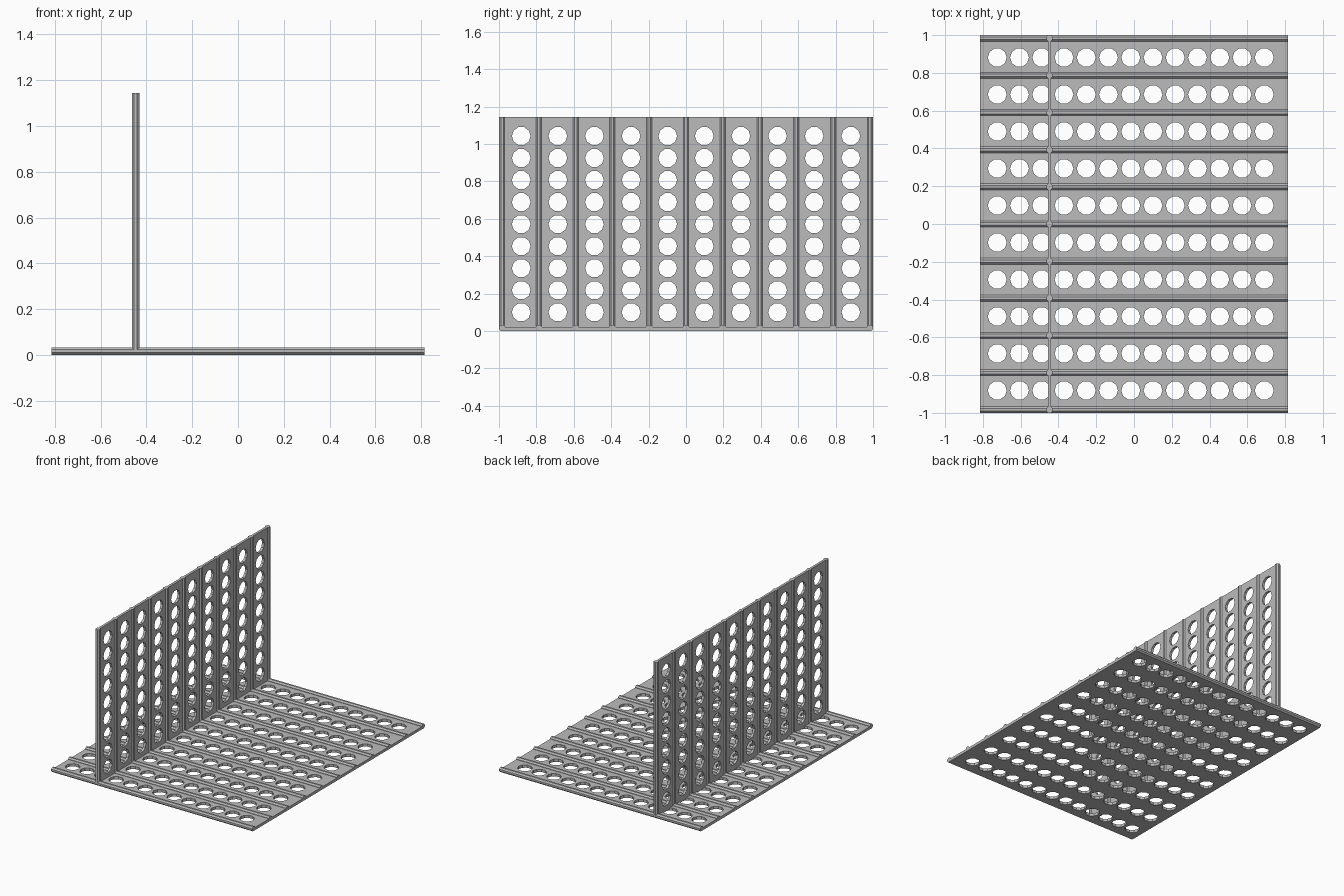
import bpy
from math import pi, cos, sin, radians

cube = bpy.data.objects.get("Cube")
if cube:
    bpy.data.objects.remove(cube, do_unlink=True)

# One grey metal for everything
grey = bpy.data.materials.new("grey_metal")
grey.use_nodes = True
colour = (0.5, 0.5, 0.5, 1)
grey.diffuse_color = colour
grey.node_tree.nodes["Principled BSDF"].inputs["Base Color"].default_value = colour

LENGTH_X, HEIGHT = 1.63, 1.145
WALL_X = -0.4475
RIB_R = 0.0165           # distance from rib axis to a flat
RIB_Y = 1 - RIB_R
HOLE_R, PITCH = 0.05, 0.1178
HOLE_SIDES = 10
ROWS = [-0.881 + 0.1958 * i for i in range(10)]
RIBS = [-RIB_Y + 2 * RIB_Y * i / 10 for i in range(11)]


def add_loop(curve, points):
    spline = curve.splines.new('POLY')
    spline.points.add(len(points) - 1)
    for p, (x, y) in zip(spline.points, points):
        p.co = (x, y, 0, 1)
    spline.use_cyclic_u = True


def perforated_plate(name, x0, x1, y0, y1, thickness, centres, location, rotation):
    """Flat filled outline with polygonal holes, extruded and turned into a mesh."""
    curve = bpy.data.curves.new(name + "_outline", 'CURVE')
    curve.dimensions = '2D'
    curve.fill_mode = 'BOTH'
    curve.extrude = thickness / 2
    add_loop(curve, [(x0, y0), (x1, y0), (x1, y1), (x0, y1)])
    for cx, cy in centres:
        angles = [2 * pi * k / HOLE_SIDES for k in range(HOLE_SIDES)]
        add_loop(curve, [(cx + HOLE_R * cos(a), cy + HOLE_R * sin(a)) for a in angles])
    temp = bpy.data.objects.new(name + "_temp", curve)
    bpy.context.collection.objects.link(temp)
    graph = bpy.context.evaluated_depsgraph_get()
    mesh = bpy.data.meshes.new_from_object(temp.evaluated_get(graph))
    bpy.data.objects.remove(temp, do_unlink=True)
    bpy.data.curves.remove(curve)
    for poly in mesh.polygons:
        poly.use_smooth = False
    mesh.materials.clear()
    mesh.materials.append(grey)
    obj = bpy.data.objects.new(name, mesh)
    obj.location, obj.rotation_euler = location, rotation
    bpy.context.collection.objects.link(obj)


def rib(name, length, location, rotation):
    """Eight-sided rod with flats facing the axes."""
    bpy.ops.mesh.primitive_cylinder_add(vertices=8, radius=RIB_R / cos(pi / 8),
                                        depth=length, location=location)
    obj = bpy.context.object
    obj.name = name
    # turn the section so that flats lie on the axes
    for v in obj.data.vertices:
        x, y = v.co.x, v.co.y
        c, s = cos(pi / 8), sin(pi / 8)
        v.co.x, v.co.y = x * c - y * s, x * s + y * c
    obj.rotation_euler = rotation
    obj.data.materials.append(grey)


# Base plate and upright wall
base_holes = [(-0.724 + PITCH * i, y) for i in range(13) for y in ROWS]
perforated_plate("base_plate", -LENGTH_X / 2, LENGTH_X / 2, -RIB_Y, RIB_Y, 0.02,
                 base_holes, (0, 0, 0.01), (0, 0, 0))
wall_holes = [(y, 0.1 + PITCH * i) for i in range(9) for y in ROWS]
perforated_plate("upright_wall", -RIB_Y, RIB_Y, 0.01, HEIGHT, 0.018,
                 wall_holes, (WALL_X, 0, 0), (radians(90), 0, radians(90)))

# Stiffening ribs along the base and up the wall
for i, y in enumerate(RIBS):
    rib(f"base_rib_{i + 1}", LENGTH_X, (0, y, RIB_R), (0, radians(90), 0))
    rib(f"wall_rib_{i + 1}", HEIGHT - 0.01, (WALL_X, y, (HEIGHT + 0.01) / 2), (0, 0, 0))
